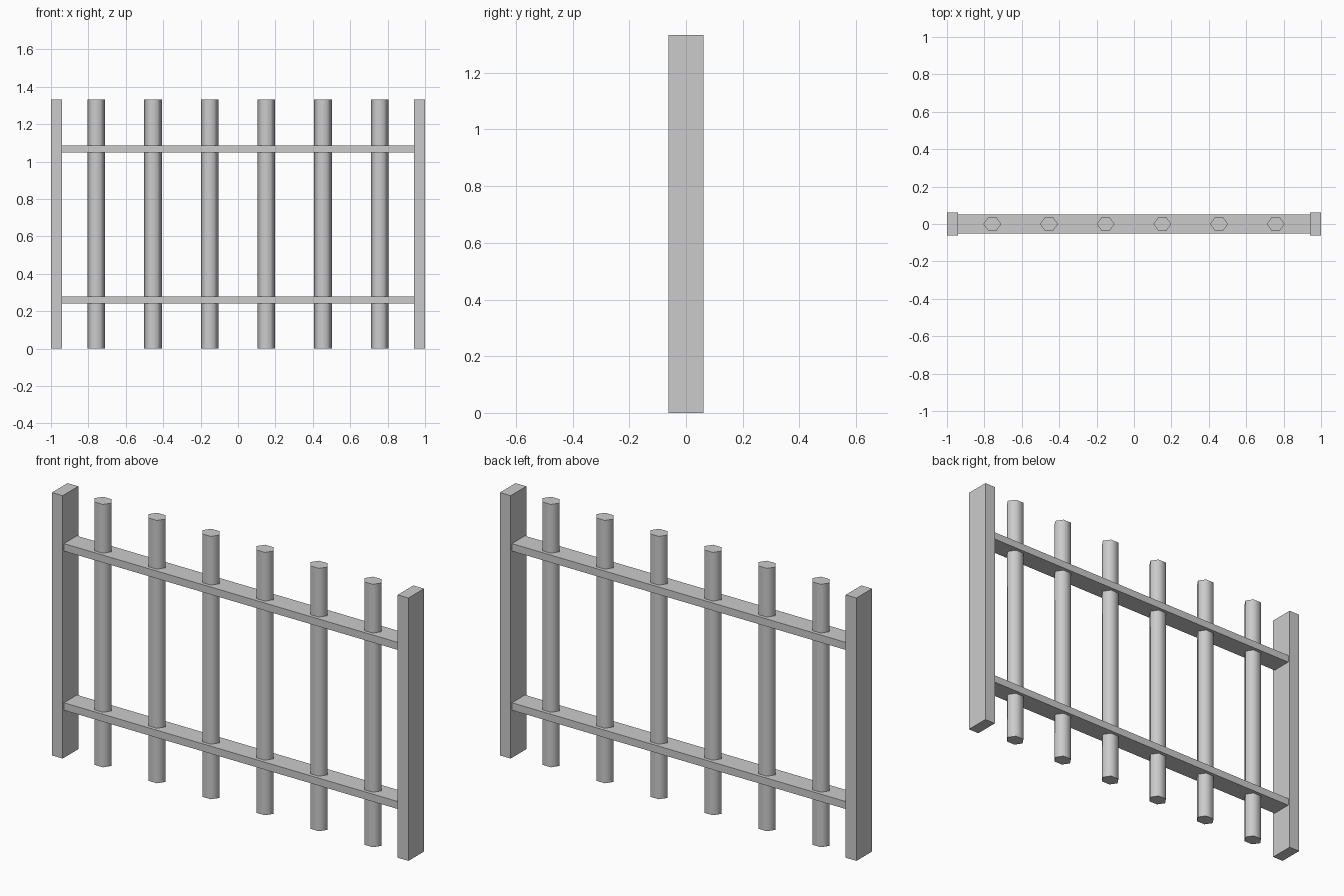
import bpy
from math import radians

cube = bpy.data.objects.get("Cube")
if cube:
    bpy.data.objects.remove(cube, do_unlink=True)

HEIGHT = 1.333

# Single grey material
grey = bpy.data.materials.new("plain_grey")
grey.use_nodes = True
colour = (0.6, 0.6, 0.6, 1)
grey.diffuse_color = colour
grey.node_tree.nodes["Principled BSDF"].inputs["Base Color"].default_value = colour


def finish(name, size):
    obj = bpy.context.object
    obj.name = name
    obj.scale = size
    bpy.ops.object.transform_apply(location=False, rotation=True, scale=True)
    obj.data.materials.append(grey)
    return obj


def box(name, size, location):
    bpy.ops.mesh.primitive_cube_add(size=1, location=location)
    return finish(name, size)


# End posts
for side, sign in (("left", 1), ("right", -1)):
    box(side + "_post", (0.06, 0.125, HEIGHT), (sign * 0.97, 0, HEIGHT / 2))

# Horizontal rails between the posts
for name, z in (("lower_rail", 0.26), ("upper_rail", 1.067)):
    box(name, (1.88, 0.104, 0.038), (0, 0, z))

# Six-sided upright bars with smooth sides and flat ends
for i in range(6):
    bpy.ops.mesh.primitive_cylinder_add(
        vertices=6, radius=1, depth=1, rotation=(0, 0, radians(30)),
        location=((i - 2.5) * 0.303, 0, HEIGHT / 2))
    bpy.ops.object.transform_apply(location=False, rotation=True, scale=False)
    finish(f"bar_{i + 1}", (0.047, 0.04, HEIGHT))
    bpy.ops.object.shade_smooth_by_angle(angle=radians(70))
